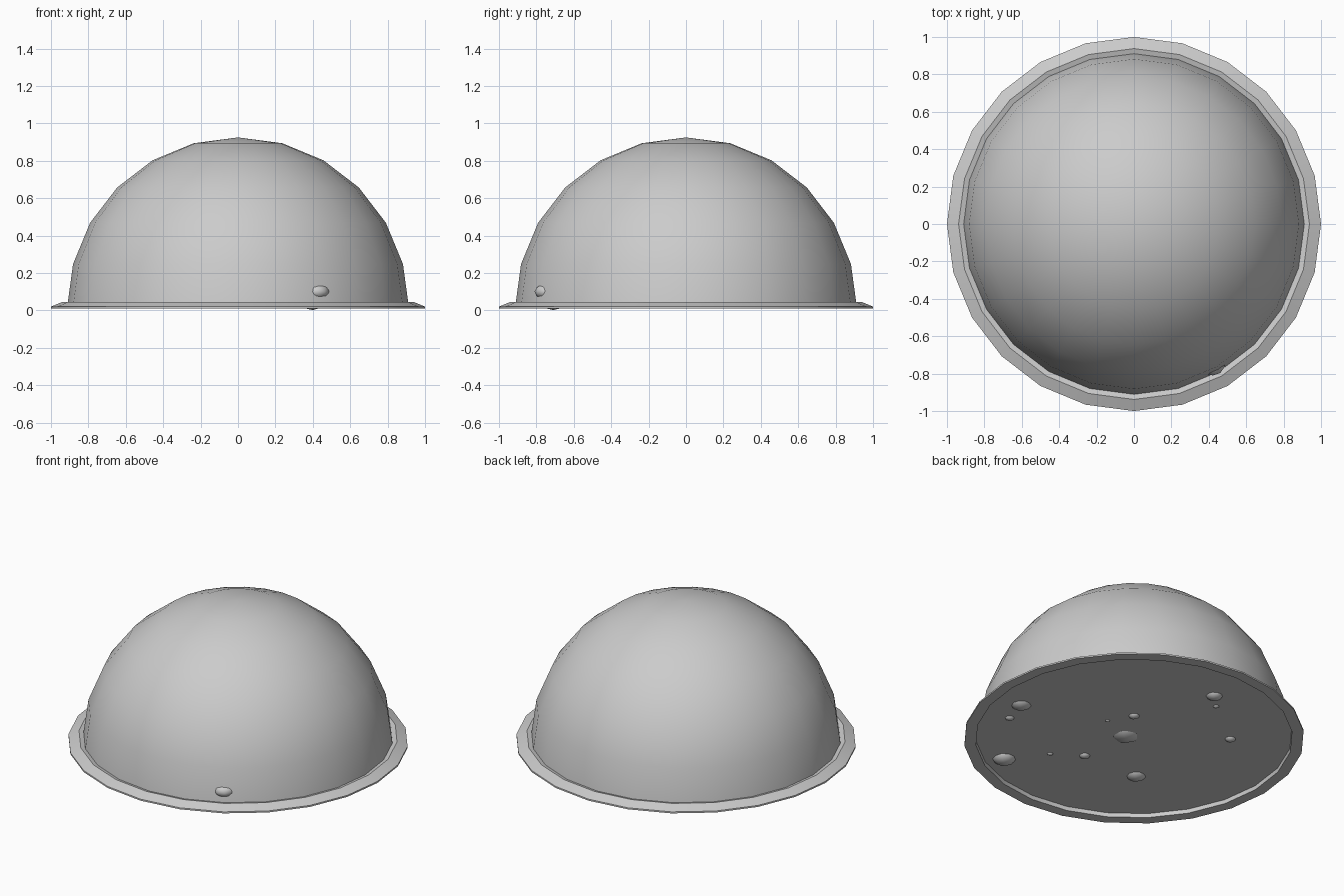
import bpy, bmesh, math
from mathutils import Matrix

if "Cube" in bpy.data.objects:
    bpy.data.objects.remove(bpy.data.objects["Cube"])

SIDES = 24


def finish(name, bm):
    bmesh.ops.remove_doubles(bm, verts=bm.verts, dist=1e-5)
    bmesh.ops.recalc_face_normals(bm, faces=bm.faces)
    mesh = bpy.data.meshes.new(name)
    bm.to_mesh(mesh)
    bm.free()
    obj = bpy.data.objects.new(name, mesh)
    bpy.context.collection.objects.link(obj)
    bpy.ops.object.select_all(action='DESELECT')
    obj.select_set(True)
    bpy.context.view_layer.objects.active = obj
    bpy.ops.object.shade_smooth_by_angle(angle=math.radians(32))
    return obj


def lathe(name, profile, closed=False):
    bm = bmesh.new()
    verts = [bm.verts.new((r, 0, z)) for r, z in profile]
    pairs = list(zip(verts, verts[1:]))
    if closed:
        pairs.append((verts[-1], verts[0]))
    edges = [bm.edges.new(p) for p in pairs]
    bmesh.ops.spin(bm, geom=verts + edges, cent=(0, 0, 0), axis=(0, 0, 1),
                   angle=2 * math.pi, steps=SIDES, use_merge=True)
    return finish(name, bm)


def pebble(name, x, y, z, r, rz):
    bm = bmesh.new()
    m = Matrix.Translation((x, y, z)) @ Matrix.Diagonal((r, r, rz, 1))
    bmesh.ops.create_icosphere(bm, subdivisions=2, radius=1, matrix=m)
    return finish(name, bm)


# Dome: half sphere with 15 degree rings, closed by a flat floor set above the rim's underside
R, CENTRE, FLOOR = 0.913, 0.012, 0.036
dome = [(R * math.sin(math.radians(a)), CENTRE + (0.925 - CENTRE) * math.cos(math.radians(a)))
        for a in range(0, 76, 15)]
lathe("dome", dome + [(0.911, FLOOR), (0, FLOOR)])

# Thin bevelled rim around the base, with a shallow groove beside the dome
lathe("base_rim", [(1.0, 0.01), (1.0, 0.02), (0.938, 0.046), (0.91, 0.038),
                   (0.91, FLOOR), (0.93, FLOOR), (0.932, 0.01)], closed=True)

# Pebbles hanging a little through the floor: across, depth, radius
spots = [(-0.63, -0.40, 0.075), (-0.71, -0.26, 0.03), (0.51, -0.41, 0.055),
         (0.51, -0.29, 0.02), (0.56, 0.10, 0.035), (-0.03, 0.49, 0.07),
         (-0.31, 0.22, 0.035), (-0.51, 0.18, 0.02), (0.02, -0.22, 0.035),
         (-0.14, -0.18, 0.015), (-0.05, 0.02, 0.115)]
s = math.sqrt(0.5)
for i, (u, f, r) in enumerate(spots):
    depth = min(0.024, r * 0.5)
    pebble(f"pebble_{i}", -(u + f) * s, (u - f) * s, FLOOR - depth + r * 0.8, r, r * 0.8)

# Larger pebble that shows through both the floor and the dome wall
pebble("front_pebble_low", 0.40, -0.71, 0.06, 0.075, 0.058)
pebble("front_pebble_high", 0.42, -0.74, 0.10, 0.07, 0.045)
